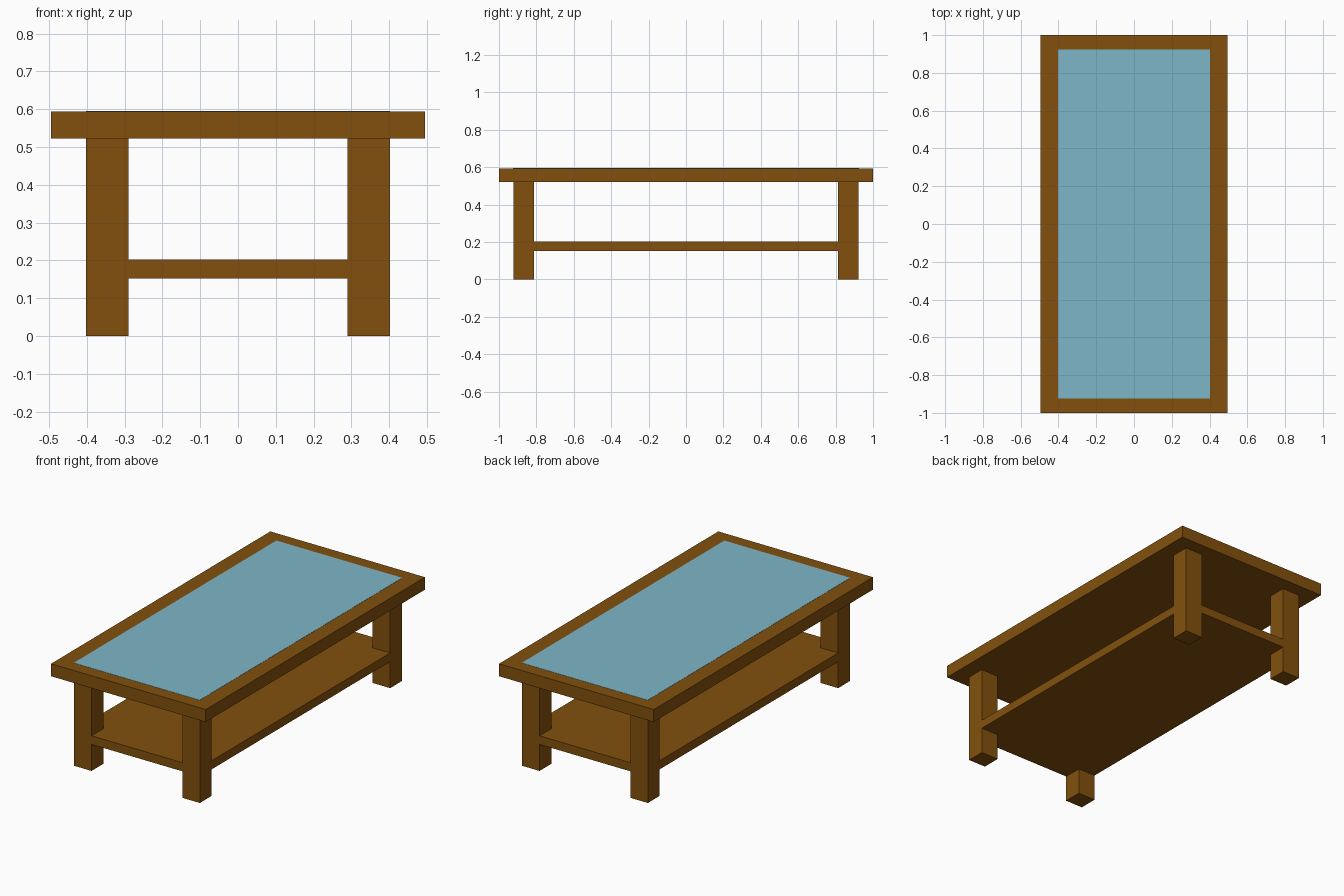
import bpy
import bmesh

if "Cube" in bpy.data.objects:
    bpy.data.objects.remove(bpy.data.objects["Cube"])


def material(name, color):
    m = bpy.data.materials.new(name)
    m.diffuse_color = color
    m.use_nodes = True
    m.node_tree.nodes["Principled BSDF"].inputs["Base Color"].default_value = m.diffuse_color
    return m


wood = material("wood", (0.225, 0.081, 0.004, 1))
glass = material("glass", (0.21, 0.47, 0.58, 1))


def slab(name, outline, z0, z1, mat):
    """Extrude a flat xy outline from z0 up to z1."""
    bm = bmesh.new()
    face = bm.faces.new([bm.verts.new((x, y, z0)) for x, y in outline])
    up = bmesh.ops.extrude_face_region(bm, geom=[face], use_keep_orig=True)["geom"]
    for v in up:
        if isinstance(v, bmesh.types.BMVert):
            v.co.z = z1
    bmesh.ops.recalc_face_normals(bm, faces=bm.faces)
    me = bpy.data.meshes.new(name)
    bm.to_mesh(me)
    bm.free()
    me.materials.append(mat)
    ob = bpy.data.objects.new(name, me)
    bpy.context.collection.objects.link(ob)
    return ob


def rect(x0, x1, y0, y1):
    return [(x0, y0), (x1, y0), (x1, y1), (x0, y1)]


# Leg footprint: outer and inner limits
XO, XI, YO, YI = 0.402, 0.29, 0.922, 0.814
TOP_Z, UNDER_Z = 0.594, 0.522

# Wooden top with a thin glass panel laid into it
slab("table_top", rect(-0.494, 0.494, -1, 1), UNDER_Z, TOP_Z, wood)
slab("glass_panel", rect(-XO, XO, -0.924, 0.924), TOP_Z - 0.004, TOP_Z + 0.001, glass)

# Four legs
for side, sx in (("left", -1), ("right", 1)):
    for end, sy in (("front", -1), ("back", 1)):
        xs = sorted((sx * XI, sx * XO))
        ys = sorted((sy * YI, sy * YO))
        slab(f"{end}_{side}_leg", rect(*xs, *ys), 0, UNDER_Z, wood)

# Lower shelf, notched at the corners to fit around the legs
notched = []
for sx, sy in ((1, 1), (-1, 1), (-1, -1), (1, -1)):
    corner = [(sx * XO, sy * YI), (sx * XI, sy * YI), (sx * XI, sy * YO)]
    notched += corner if sx * sy > 0 else corner[::-1]
slab("lower_shelf", notched, 0.153, 0.203, wood)
